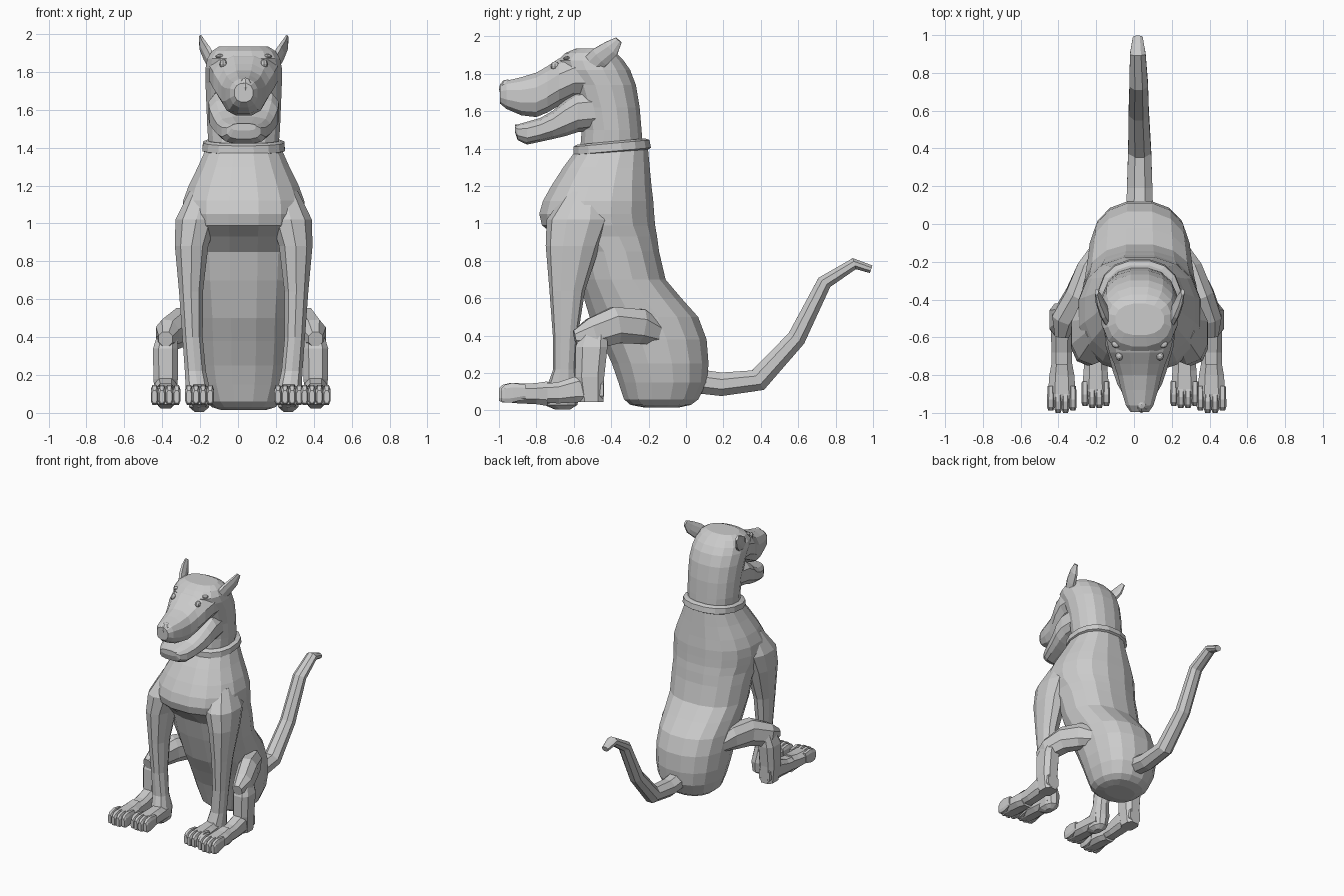
import bpy, bmesh, math
from mathutils import Vector

CX = 0.03  # the animal sits slightly off the grid centre


def loft(name, rings, n=12, p=2.0, axis=None):
    """Skin elliptical rings (x, y, z, half_width, half_depth) along a path."""
    bm = bmesh.new()
    pts = [Vector((CX + r[0], r[1], r[2])) for r in rings]
    loops = []
    for i, r in enumerate(rings):
        t = Vector(axis) if axis else pts[min(i + 1, len(pts) - 1)] - pts[max(i - 1, 0)]
        t.normalize()
        u = (Vector((1, 0, 0)) - t * t.x).normalized()
        v = t.cross(u)
        loop = []
        for k in range(n):
            a = 2 * math.pi * (k + 0.5) / n
            c, s = math.cos(a), math.sin(a)
            c = math.copysign(abs(c) ** (2 / p), c)
            s = math.copysign(abs(s) ** (2 / p), s)
            loop.append(bm.verts.new(pts[i] + u * c * r[3] + v * s * r[4]))
        loops.append(loop)
    for a, b in zip(loops, loops[1:]):
        for k in range(n):
            j = (k + 1) % n
            bm.faces.new((a[k], a[j], b[j], b[k]))
    bm.faces.new(loops[0][::-1])
    bm.faces.new(loops[-1])
    bmesh.ops.recalc_face_normals(bm, faces=bm.faces)
    me = bpy.data.meshes.new(name)
    bm.to_mesh(me)
    bm.free()
    ob = bpy.data.objects.new(name, me)
    bpy.context.collection.objects.link(ob)
    return ob


def upright(rows):
    """Rows (z, front_y, back_y, half_width) to horizontal rings."""
    return [(0, (f + b) / 2, z, w, (b - f) / 2) for z, f, b, w in rows]


def forward(rows):
    """Rows (y, low_z, high_z, half_width) to vertical rings."""
    return [(0, y, (lo + hi) / 2, w, (hi - lo) / 2) for y, lo, hi, w in rows]


def blob(name, loc, size, seg=8, rings=6):
    bpy.ops.mesh.primitive_uv_sphere_add(segments=seg, ring_count=rings, radius=1,
                                         location=(CX + loc[0], loc[1], loc[2]))
    ob = bpy.context.object
    ob.name = name
    ob.scale = size
    return ob


# torso
loft("torso", upright([
    (0.015, -0.22, -0.04, 0.12), (0.03, -0.30, 0.03, 0.17), (0.06, -0.335, 0.07, 0.205),
    (0.15, -0.365, 0.115, 0.24), (0.25, -0.40, 0.125, 0.26), (0.38, -0.46, 0.115, 0.27),
    (0.50, -0.52, 0.07, 0.275), (0.60, -0.55, -0.02, 0.285), (0.70, -0.58, -0.105, 0.295),
    (0.85, -0.62, -0.14, 0.305), (0.93, -0.70, -0.15, 0.31), (0.99, -0.775, -0.16, 0.325),
    (1.05, -0.79, -0.165, 0.33), (1.12, -0.77, -0.17, 0.325), (1.20, -0.725, -0.18, 0.295),
    (1.30, -0.66, -0.19, 0.245), (1.40, -0.585, -0.20, 0.20)]), n=16, p=2.3, axis=(0, 0, 1))

# neck and skull
loft("neck_and_skull", upright([
    (1.38, -0.57, -0.225, 0.185), (1.50, -0.56, -0.235, 0.195), (1.62, -0.58, -0.245, 0.20),
    (1.74, -0.62, -0.265, 0.205), (1.82, -0.68, -0.295, 0.205), (1.87, -0.69, -0.33, 0.195),
    (1.91, -0.65, -0.37, 0.17), (1.935, -0.59, -0.42, 0.13)]), n=16, p=2.3, axis=(0, 0, 1))

# collar
slope = Vector((0, -0.09, 1)).normalized()
loft("collar", [(0, -0.397 + slope.y * h, 1.408 + h, w, d) for h, w, d in
                [(-0.03, 0.20, 0.195), (-0.022, 0.221, 0.212), (0.02, 0.219, 0.208),
                 (0.03, 0.195, 0.185)]], n=16, p=2.3, axis=slope)

# snout with nose bridge, and lower jaw
loft("snout", forward([
    (-0.48, 1.67, 1.91, 0.19), (-0.60, 1.665, 1.915, 0.185), (-0.68, 1.625, 1.885, 0.165),
    (-0.74, 1.59, 1.845, 0.14), (-0.80, 1.565, 1.81, 0.12), (-0.88, 1.575, 1.785, 0.10),
    (-0.96, 1.61, 1.765, 0.075), (-0.995, 1.64, 1.74, 0.05)]), p=2.4, axis=(0, -1, 0))
blob("nose", (0.01, -0.955, 1.72), (0.04, 0.045, 0.05))
loft("lower_jaw", forward([
    (-0.45, 1.50, 1.72, 0.18), (-0.58, 1.485, 1.71, 0.19), (-0.645, 1.465, 1.665, 0.185),
    (-0.71, 1.45, 1.605, 0.165), (-0.78, 1.435, 1.565, 0.145), (-0.85, 1.42, 1.545, 0.12),
    (-0.90, 1.445, 1.53, 0.09), (-0.915, 1.49, 1.528, 0.065)]), p=3, axis=(0, -1, 0))

# tail
loft("tail", [(0, 0.03, 0.16, 0.078, 0.07), (0, 0.19, 0.14, 0.073, 0.068),
              (0, 0.385, 0.162, 0.066, 0.066), (-0.005, 0.59, 0.385, 0.058, 0.054),
              (-0.005, 0.74, 0.685, 0.053, 0.043), (-0.01, 0.90, 0.785, 0.045, 0.033),
              (-0.01, 0.99, 0.755, 0.028, 0.023)], n=8)


def paw(name, x, y_back, y_tip, w):
    """Flat foot ending in four blunt toes."""
    loft(name, [(x, y_back, 0.09, w * 0.75, 0.07), (x, y_tip + 0.20, 0.09, w * 0.9, 0.06),
                (x, y_tip + 0.10, 0.09, w, 0.055), (x, y_tip + 0.03, 0.085, w * 0.95, 0.042)],
         n=8, p=2.6, axis=(0, -1, 0))
    for i in range(4):
        tx = x + (i - 1.5) * w * 0.5
        ty = y_tip + (0.012 if i in (0, 3) else 0)
        loft(name + "_toe", [(tx, ty + 0.13, 0.10, 0.018, 0.04), (tx, ty + 0.06, 0.095, 0.021, 0.055),
                             (tx, ty + 0.02, 0.09, 0.021, 0.05), (tx, ty, 0.085, 0.014, 0.035)],
             n=8, p=3, axis=(0, -1, 0))


for s, side in ((-1, "left"), (1, "right")):
    # ear
    loft(side + "_ear", [(s * 0.165, -0.50, 1.85, 0.03, 0.06), (s * 0.19, -0.46, 1.89, 0.026, 0.06),
                         (s * 0.215, -0.40, 1.935, 0.02, 0.05), (s * 0.228, -0.36, 1.98, 0.01, 0.022)], n=8)
    # eye and brow
    blob(side + "_eye", (s * 0.108, -0.70, 1.842), (0.02, 0.024, 0.024))
    blob(side + "_brow", (s * 0.125, -0.635, 1.882), (0.025, 0.022, 0.012))

    # front leg from shoulder to wrist
    loft(side + "_front_leg", [
        (s * 0.21, -0.54, 1.17, 0.08, 0.10), (s * 0.25, -0.575, 1.02, 0.115, 0.17),
        (s * 0.275, -0.605, 0.88, 0.092, 0.145), (s * 0.278, -0.635, 0.64, 0.066, 0.095),
        (s * 0.27, -0.645, 0.40, 0.056, 0.067), (s * 0.255, -0.65, 0.22, 0.058, 0.06),
        (s * 0.24, -0.66, 0.11, 0.068, 0.09), (s * 0.235, -0.67, 0.03, 0.055, 0.09),
        (s * 0.235, -0.66, 0.005, 0.025, 0.04)], n=10, p=2.3, axis=(0, 0, 1))
    paw(side + "_front_paw", s * 0.235 + 0.002, -0.62, -0.975, 0.075)

    # hind leg centre line, wider on the left as in the pose
    hx = 0.38 if s > 0 else -0.412
    # thigh reaching forward and outward to the knee
    loft(side + "_thigh", [
        (s * 0.19, -0.14, 0.41, 0.07, 0.06), (s * 0.265, -0.25, 0.45, 0.075, 0.10),
        (s * 0.325, -0.38, 0.455, 0.075, 0.105), (hx - s * 0.01, -0.50, 0.41, 0.07, 0.09),
        (hx, -0.595, 0.39, 0.04, 0.04)], n=8, p=2.3)
    # shin down to the heel
    loft(side + "_shin", [
        (hx - s * 0.01, -0.49, 0.43, 0.05, 0.07), (hx, -0.505, 0.34, 0.07, 0.09),
        (hx, -0.515, 0.18, 0.068, 0.082), (hx, -0.505, 0.045, 0.055, 0.068)],
        n=8, p=3, axis=(0, 0, 1))
    # long hind foot
    loft(side + "_hind_foot", [
        (hx, -0.44, 0.11, 0.05, 0.06), (hx, -0.58, 0.115, 0.06, 0.075),
        (hx, -0.68, 0.095, 0.058, 0.06), (hx, -0.80, 0.09, 0.058, 0.05)], n=8, p=3, axis=(0, -1, 0))
    paw(side + "_hind_paw", hx, -0.74, -1.0, 0.078)
